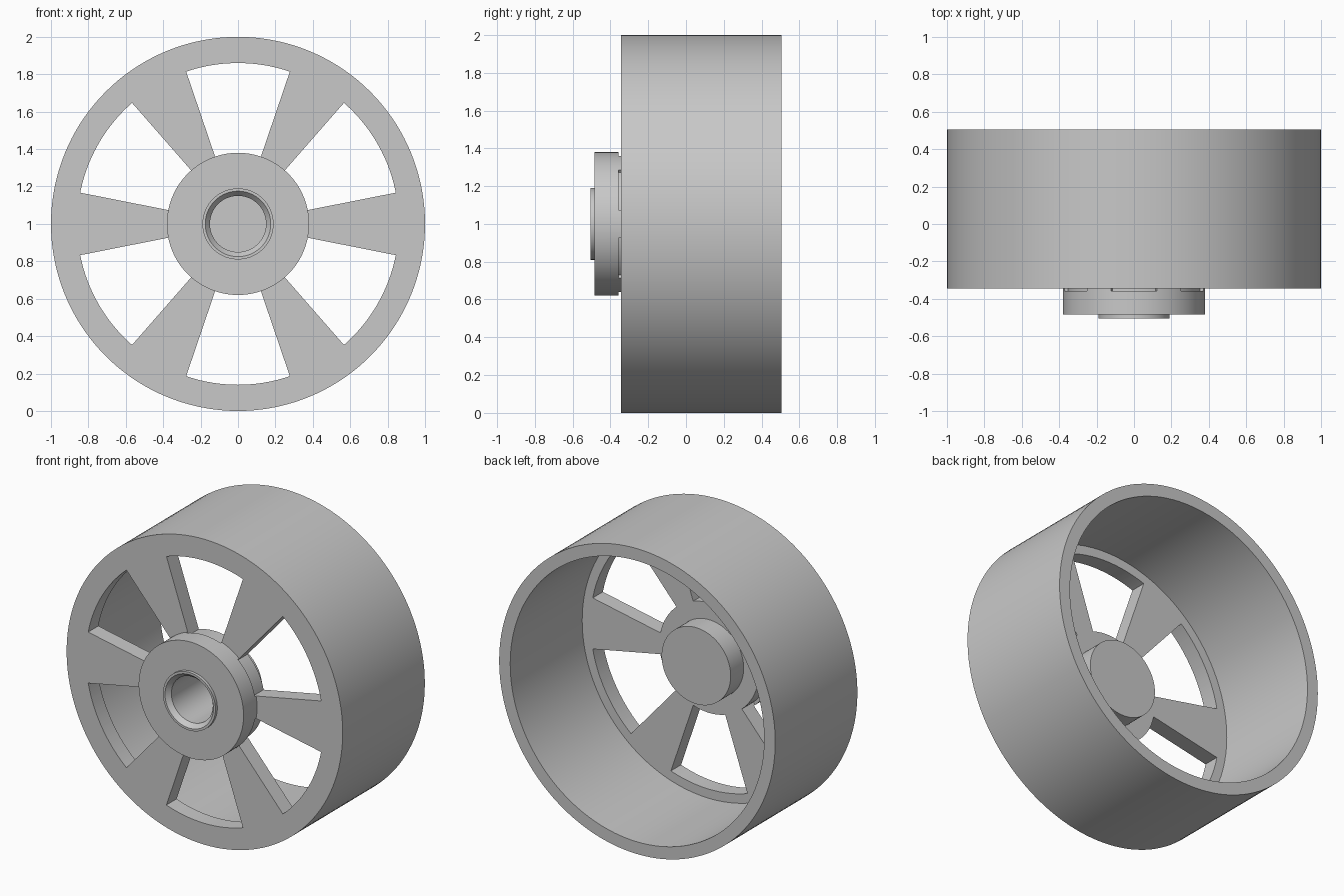
import bpy, bmesh
from math import cos, sin, radians, tau
from mathutils import Vector

if "Cube" in bpy.data.objects:
    bpy.data.objects.remove(bpy.data.objects["Cube"])

CENTRE = Vector((0, 0, 1))   # wheel axis runs along y at this height
SEGMENTS = 144
SPOKES = 6
SPOKE_HALF_ANGLE = 11.2

grey = bpy.data.materials.new("plain grey")
grey.use_nodes = True
colour = (0.58, 0.58, 0.58, 1)
grey.diffuse_color = colour
grey.node_tree.nodes["Principled BSDF"].inputs["Base Color"].default_value = colour


def polar(r, angle, y):
    return CENTRE + Vector((r * cos(angle), y, r * sin(angle)))


def finish(bm, name):
    bmesh.ops.recalc_face_normals(bm, faces=bm.faces)
    mesh = bpy.data.meshes.new(name)
    bm.to_mesh(mesh)
    bm.free()
    mesh.materials.append(grey)
    obj = bpy.data.objects.new(name, mesh)
    bpy.context.collection.objects.link(obj)
    return obj


def lathe(name, profile):
    bm = bmesh.new()
    verts = [bm.verts.new(polar(r, 0, y)) for r, y in profile]
    edges = [bm.edges.new(pair) for pair in zip(verts, verts[1:])]
    bmesh.ops.spin(bm, geom=verts + edges, cent=CENTRE, axis=(0, 1, 0),
                   angle=tau, steps=SEGMENTS, use_merge=False)
    bmesh.ops.remove_doubles(bm, verts=bm.verts, dist=0.0005)
    return finish(bm, name)


def sector_prisms(name, inner, outer, front, back, steps=24):
    """Ring-sector blocks that open the windows between the spokes."""
    bm = bmesh.new()
    half = radians(180 / SPOKES - SPOKE_HALF_ANGLE)
    for k in range(SPOKES):
        mid = tau * (k + 0.5) / SPOKES
        angles = [mid - half + 2 * half * i / steps for i in range(steps + 1)]
        outline = [(outer, a) for a in angles] + [(inner, a) for a in reversed(angles)]
        face = bm.faces.new([bm.verts.new(polar(r, a, front)) for r, a in outline])
        side = bmesh.ops.extrude_face_region(bm, geom=[face], use_keep_orig=True)
        moved = [g for g in side["geom"] if isinstance(g, bmesh.types.BMVert)]
        bmesh.ops.translate(bm, verts=moved, vec=(0, back - front, 0))
    return finish(bm, name)


# Wheel section: blind bore, bearing lip, hub, front disc, barrel, rear cap
wheel = lathe("wheel", [
    (0, -0.14), (0.15, -0.14), (0.15, -0.475), (0.175, -0.505),
    (0.19, -0.505), (0.19, -0.485), (0.38, -0.485), (0.38, -0.345),
    (1, -0.345), (1, 0.505), (0.92, 0.505), (0.92, -0.24),
    (0.25, -0.24), (0.25, -0.105), (0, -0.105)])

# Windows between the spokes, cut slightly into the back of the hub
cutter = sector_prisms("window_cutter", 0.36, 0.86, -0.358, -0.2)
cutter.hide_render = True
cut = wheel.modifiers.new("windows", "BOOLEAN")
cut.operation = "DIFFERENCE"
cut.solver = "EXACT"
cut.object = cutter

bpy.ops.object.select_all(action="DESELECT")
wheel.select_set(True)
bpy.context.view_layer.objects.active = wheel
bpy.ops.object.modifier_apply(modifier=cut.name)
bpy.data.objects.remove(cutter)
bpy.ops.object.shade_smooth_by_angle(angle=radians(30))
